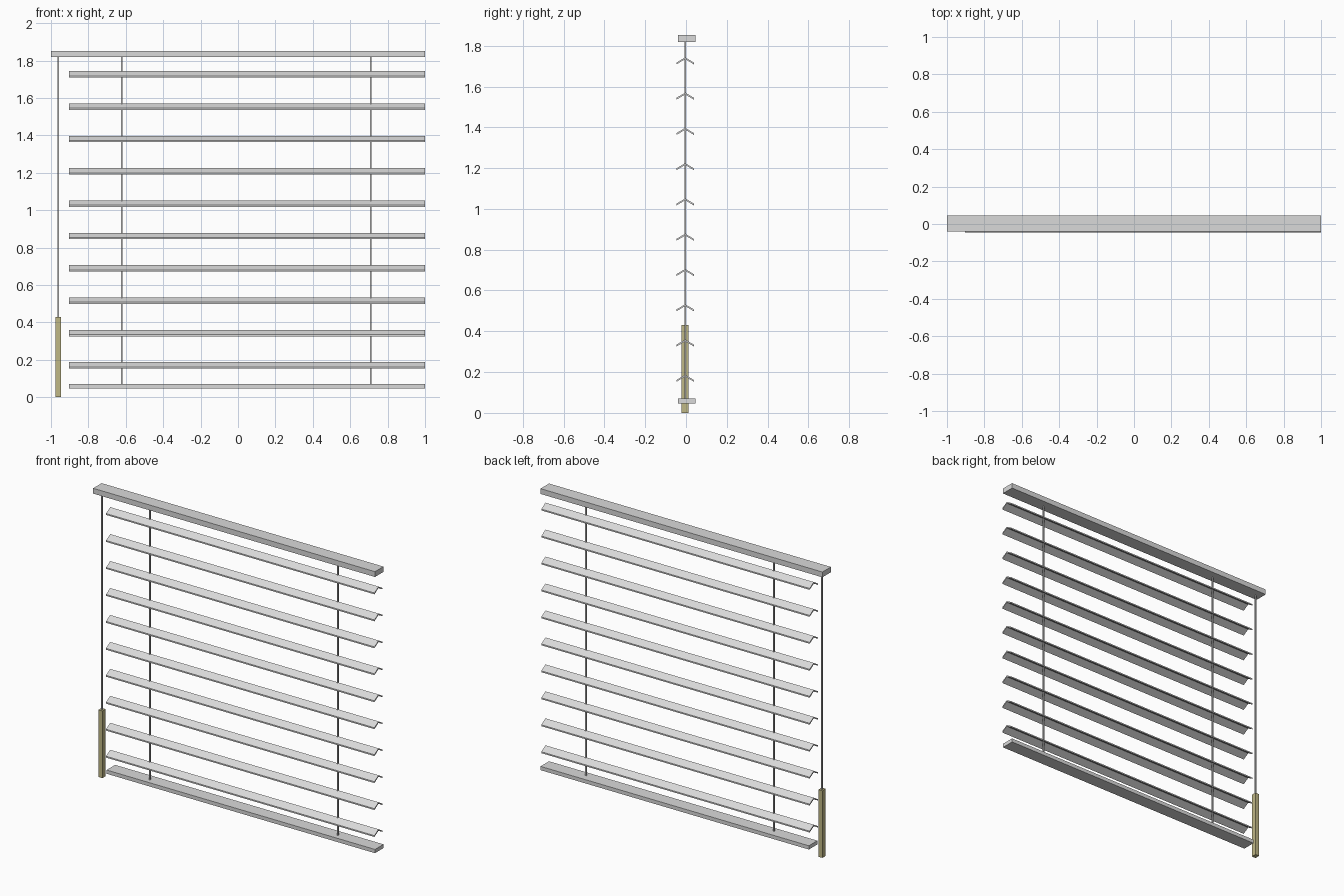
import bpy, bmesh

if "Cube" in bpy.data.objects:
    bpy.data.objects.remove(bpy.data.objects["Cube"])


def material(name, rgb):
    m = bpy.data.materials.new(name)
    m.diffuse_color = (*rgb, 1)
    m.use_nodes = True
    m.node_tree.nodes["Principled BSDF"].inputs["Base Color"].default_value = m.diffuse_color
    return m


GREY = material("light grey", (0.70, 0.70, 0.70))
CORD = material("cord grey", (0.66, 0.66, 0.66))
KHAKI = material("khaki", (0.53, 0.48, 0.24))
YC = -0.004          # depth line of slats, cords and handle


def bar(name, profile, x0, x1, mat):
    """Extrude a (y, z) profile along x into a closed solid."""
    bm = bmesh.new()
    a = [bm.verts.new((x0, y, z)) for y, z in profile]
    b = [bm.verts.new((x1, y, z)) for y, z in profile]
    n = len(a)
    bm.faces.new(a)
    bm.faces.new(b[::-1])
    for i in range(n):
        j = (i + 1) % n
        bm.faces.new((a[j], a[i], b[i], b[j]))
    bmesh.ops.recalc_face_normals(bm, faces=bm.faces)
    me = bpy.data.meshes.new(name)
    bm.to_mesh(me)
    bm.free()
    me.materials.append(mat)
    ob = bpy.data.objects.new(name, me)
    bpy.context.collection.objects.link(ob)
    return ob


def rect(y0, y1, z0, z1):
    return [(y0, z0), (y1, z0), (y1, z1), (y0, z1)]


def rod(name, x, w, d, z0, z1, mat):
    """Upright square rod."""
    return bar(name, rect(YC - d / 2, YC + d / 2, z0, z1), x - w / 2, x + w / 2, mat)


# Rails
bar("head_rail", rect(-0.040, 0.046, 1.818, 1.852), -1, 1, GREY)
bar("bottom_rail", rect(-0.040, 0.046, 0.047, 0.071), -0.904, 1, GREY)

# Peaked slats with upright edges
for i in range(10):
    top = 1.743 - i * 0.1729
    profile = [(YC - 0.042, top - 0.025), (YC, top), (YC + 0.042, top - 0.025),
               (YC + 0.042, top - 0.034), (YC, top - 0.009), (YC - 0.042, top - 0.034)]
    bar(f"slat_{i + 1}", profile, -0.904, 1, GREY)

# Ladder cords
for side, x in (("left", -0.622), ("right", 0.711)):
    rod(f"ladder_cord_{side}", x, 0.008, 0.009, 0.07, 1.82, CORD)

# Pull cord and handle
rod("pull_cord", -0.962, 0.008, 0.009, 0.42, 1.82, CORD)
rod("pull_handle", -0.962, 0.029, 0.034, 0, 0.43, KHAKI)
